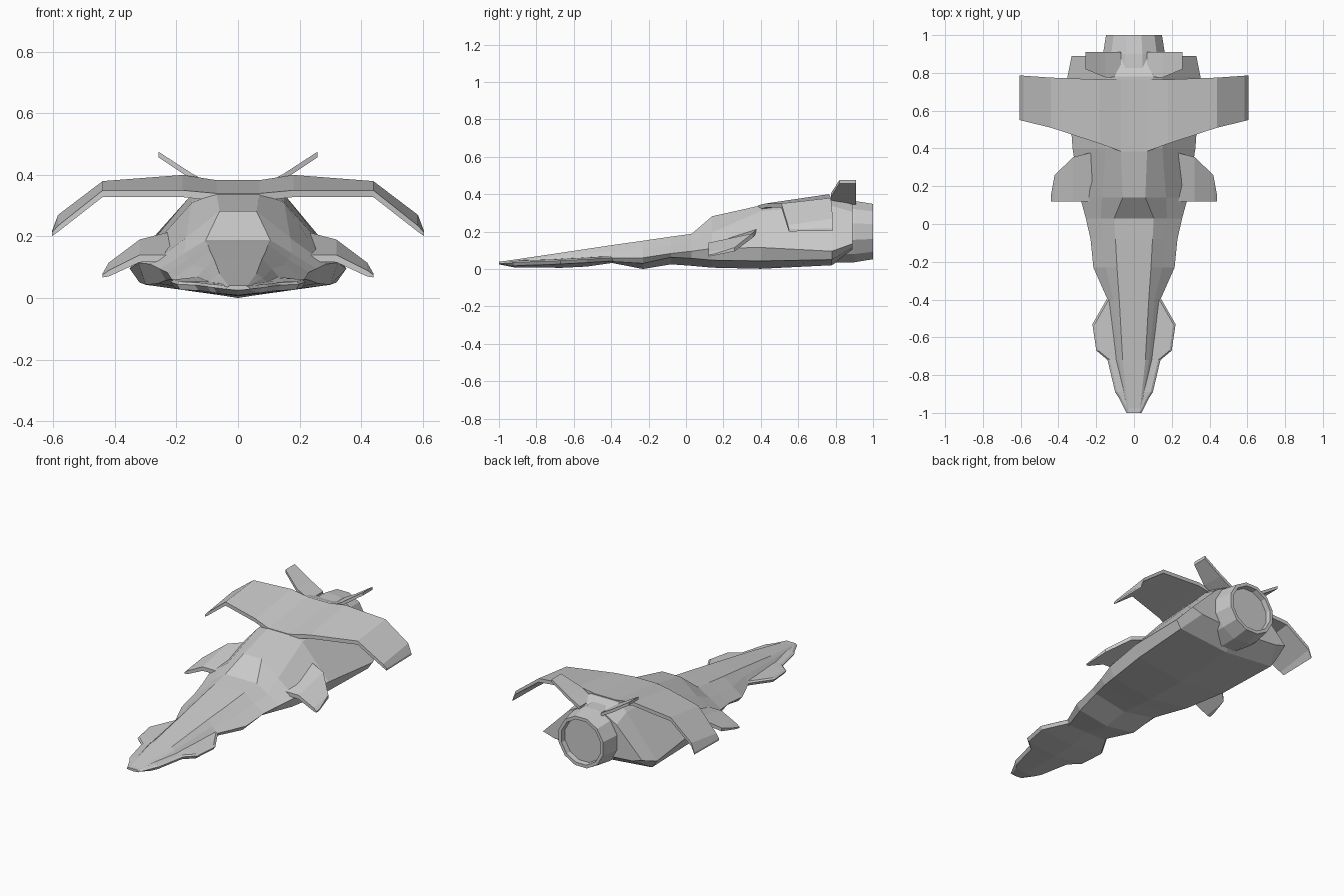
import bpy, bmesh, math


def loft(name, rings, cap_start=True, cap_end=True, mirror=False):
    """Skin equal-length rings of points into one flat-shaded object."""
    bm = bmesh.new()
    vs = [[bm.verts.new(p) for p in r] for r in rings]
    n = len(rings[0])
    for a, b in zip(vs, vs[1:]):
        for i in range(n):
            j = (i + 1) % n
            bm.faces.new((a[i], a[j], b[j], b[i]))
    if cap_start:
        bm.faces.new(vs[0][::-1])
    if cap_end:
        bm.faces.new(vs[-1])
    bmesh.ops.remove_doubles(bm, verts=bm.verts, dist=1e-5)
    bmesh.ops.recalc_face_normals(bm, faces=bm.faces)
    me = bpy.data.meshes.new(name)
    bm.to_mesh(me)
    bm.free()
    ob = bpy.data.objects.new(name, me)
    bpy.context.collection.objects.link(ob)
    if mirror:
        ob.modifiers.new("mirror", 'MIRROR')
    return ob


def section(y, keel, half):
    """Symmetric hull ring: keel point plus mirrored half outline."""
    right = [(x, y, z) for x, z in half]
    return [(0, y, keel)] + right + [(-x, y, z) for x, y, z in reversed(right)]


def blade(x, y0, y1, z0, z1, t):
    """Wing rib at x: leading edge y0,z0 and trailing edge y1,z1 on top."""
    return [(x, y0, z0), (x, y1, z1), (x, y1, z1 - t), (x, y0, z0 - t)]


# Main hull: y, keel z, then chine, side edge, shoulder and spine edge (x, z)
hull = [
    (-1.0, .030, (.035, .033), (.037, .037), (.034, .041), (.03, .043)),
    (-.72, .012, (.09, .030), (.10, .050), (.08, .070), (.06, .084)),
    (-.40, .038, (.125, .045), (.14, .065), (.11, .100), (.078, .132)),
    (-.23, .005, (.19, .035), (.215, .065), (.15, .112), (.09, .156)),
    (-.08, .030, (.205, .068), (.23, .088), (.165, .130), (.098, .178)),
    (.03, .022, (.235, .062), (.255, .100), (.175, .150), (.105, .193)),
    (.14, .012, (.26, .052), (.285, .115), (.17, .200), (.06, .287)),
    (.40, .006, (.30, .048), (.325, .120), (.15, .315), (.07, .345)),
    (.78, .025, (.32, .055), (.352, .100), (.15, .342), (.10, .385)),
    (.89, .100, (.26, .120), (.33, .140), (.16, .310), (.09, .350)),
]
loft("hull", [section(y, k, half) for y, k, *half in hull])

# Flared blade around the nose: y, half width, keel z, edge top z
nose = [(-1, .04, .03, .042), (-.92, .08, .014, .047), (-.89, .10, .012, .05),
        (-.72, .14, .012, .055), (-.67, .20, .011, .058),
        (-.53, .22, .018, .065), (-.39, .14, .038, .074)]
loft("nose_blade", [section(y, k, [(w - .012, max(k + .003, z - .026)), (w, z - .008),
                                   (w - .012, z), (.03, z + .003)])
                    for y, w, k, z in nose])

# Main wing: one span, tip to tip, drooping at the ends
ribs = [(.07, .385, .765, .345, .388, .025), (.18, .425, .765, .355, .405, .022),
        (.44, .51, .775, .355, .385, .022), (.585, .545, .785, .24, .275, .02),
        (.605, .55, .785, .218, .222, .012)]
loft("main_wing", [blade(-x, *r) for x, *r in reversed(ribs)] + [blade(*r) for r in ribs])

# Small drooping side fins
side = [(.12, .12, .40, .14, .235, .02), (.20, .12, .385, .145, .226, .02),
        (.32, .12, .355, .145, .195, .024), (.42, .12, .26, .095, .12, .02),
        (.44, .12, .15, .08, .085, .008)]
loft("side_fins", [blade(*r) for r in side], mirror=True)

# Upswept tail fins
tail = [(.07, .78, .91, .365, .365, .02), (.15, .775, .91, .41, .41, .02),
        (.258, .82, .91, .48, .48, .018)]
loft("tail_fins", [blade(*r) for r in tail], mirror=True)

# Twelve-sided engine nozzle with recessed end disc
N = 12
profile = [(.74, .13), (.80, .172), (.90, .170), (1.0, .153), (1.0, .134), (.97, .130)]
loft("engine", [[(r * math.cos(2 * math.pi * (i + .5) / N), y,
                  .205 + r * math.sin(2 * math.pi * (i + .5) / N)) for i in range(N)]
                for y, r in profile])

# Rest the model on the ground
low = min(v.co.z for o in bpy.data.objects for v in o.data.vertices)
for o in bpy.data.objects:
    o.location.z -= low
